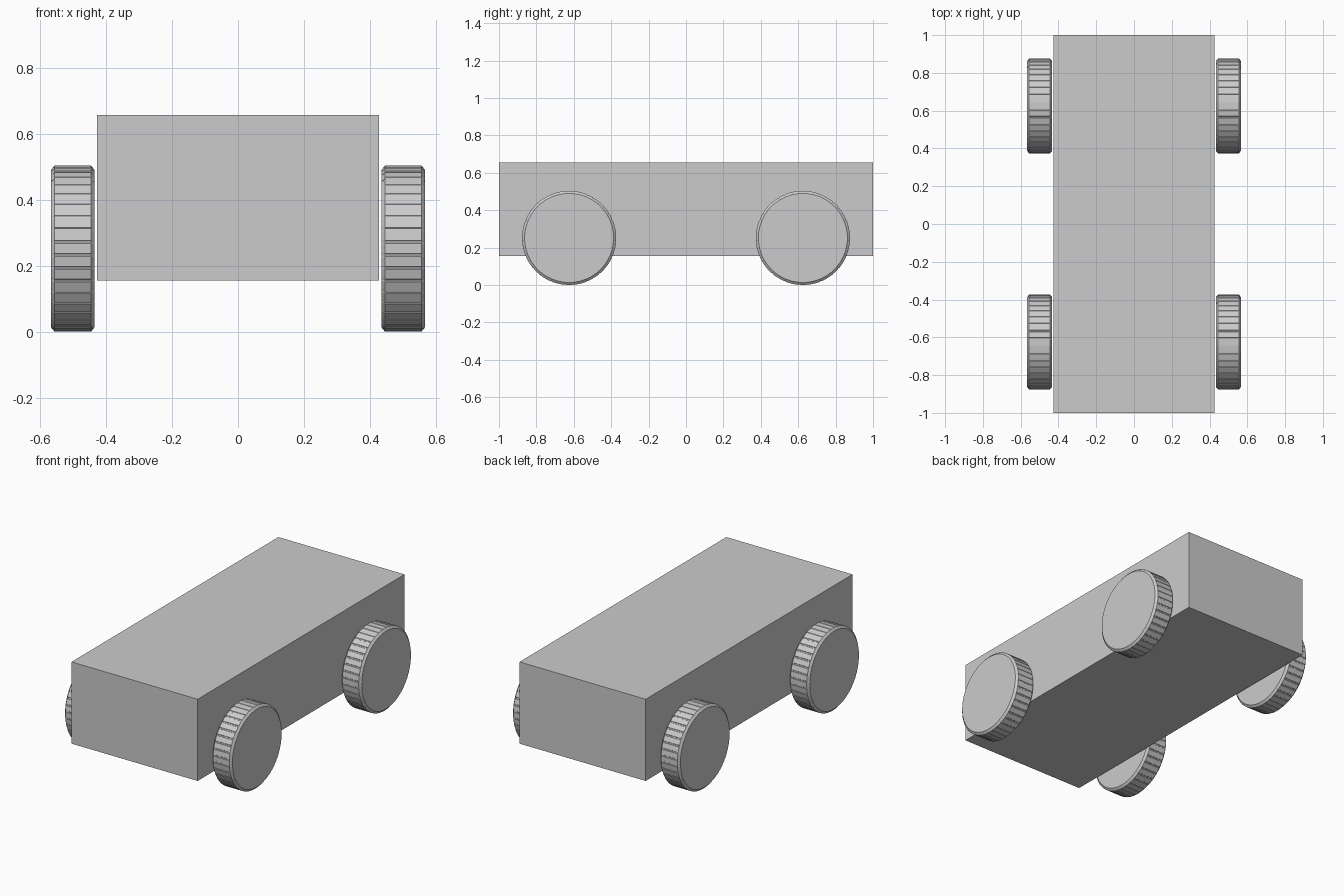
import bpy
import bmesh
import math

if "Cube" in bpy.data.objects:
    bpy.data.objects.remove(bpy.data.objects["Cube"])


def finish(name, bm):
    bmesh.ops.recalc_face_normals(bm, faces=bm.faces[:])
    mesh = bpy.data.meshes.new(name)
    bm.to_mesh(mesh)
    bm.free()
    obj = bpy.data.objects.new(name, mesh)
    bpy.context.collection.objects.link(obj)
    return obj


# Box body
bm = bmesh.new()
bmesh.ops.create_cube(bm, size=1)
bmesh.ops.scale(bm, vec=(0.854, 2.0, 0.5), verts=bm.verts[:])
bmesh.ops.translate(bm, vec=(0, 0, 0.406), verts=bm.verts[:])
finish("body", bm)

# Wheel: chamfered disc with shallow narrow tread grooves
RADIUS = 0.252
PROFILE = [(-0.0665, 0.238), (-0.055, RADIUS), (0.055, RADIUS), (0.0665, 0.238)]
TREADS = 40


def wheel(name, x, y):
    bm = bmesh.new()
    step = 2 * math.pi / TREADS
    spokes = []
    for i in range(TREADS):
        # Two raised edges, then two groove floor edges
        for frac, depth in ((-0.38, 0), (0.38, 0), (0.42, 0.002), (0.58, 0.002)):
            a = (i + frac) * step - math.pi / 2
            spokes.append([
                bm.verts.new((x + px,
                              y + (r - (depth if r == RADIUS else 0)) * math.cos(a),
                              RADIUS + (r - (depth if r == RADIUS else 0)) * math.sin(a)))
                for px, r in PROFILE])
    for i, s in enumerate(spokes):
        t = spokes[(i + 1) % len(spokes)]
        for k in range(3):
            bm.faces.new((s[k], s[k + 1], t[k + 1], t[k]))
    # Flat side caps
    bm.faces.new([s[0] for s in spokes])
    bm.faces.new([s[-1] for s in spokes])
    finish(name, bm)


for side, x in (("left", -0.5), ("right", 0.5)):
    for end, y in (("front", -0.625), ("back", 0.625)):
        wheel(f"{end}_{side}_wheel", x, y)
